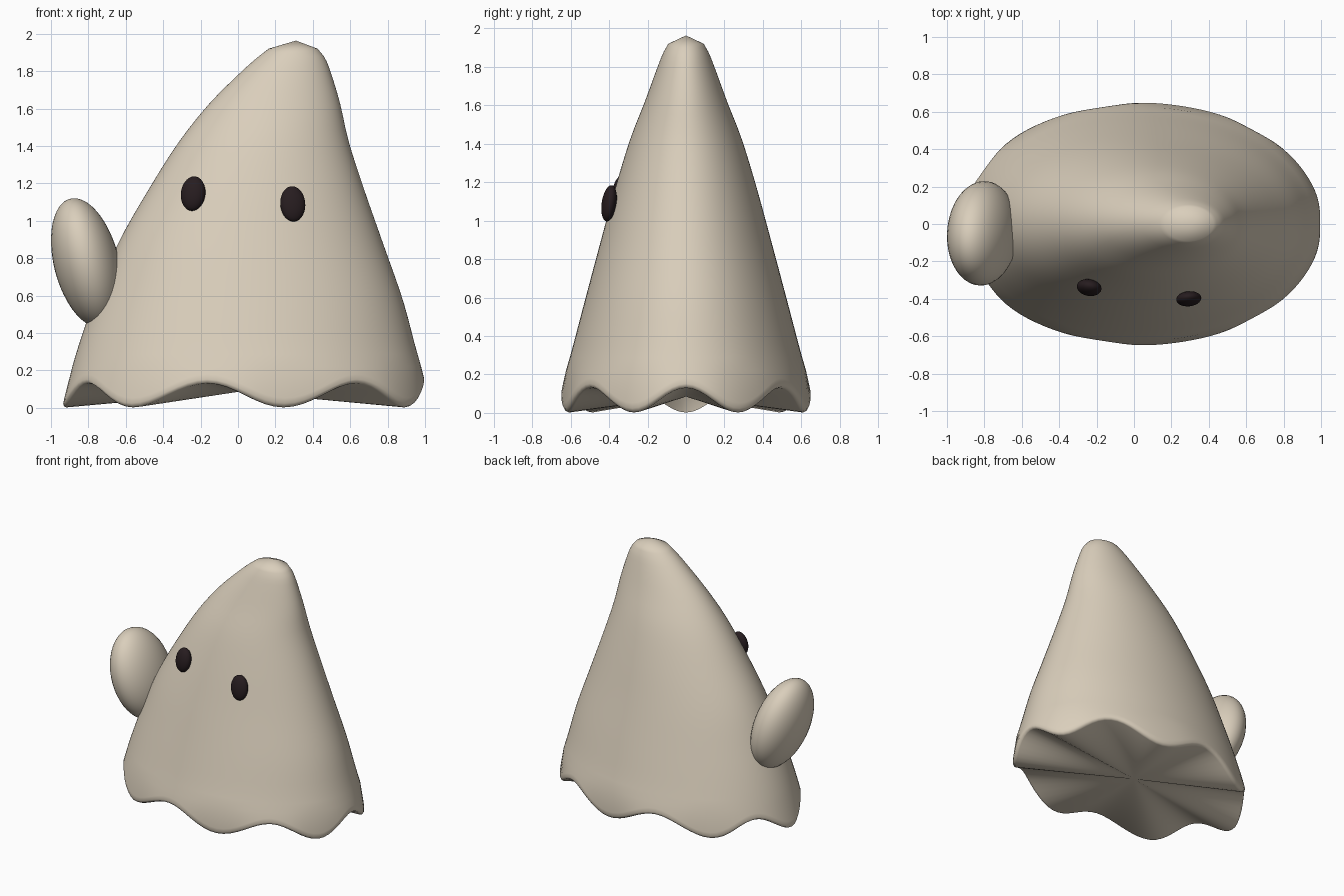
import bpy, bmesh, math

if "Cube" in bpy.data.objects:
    bpy.data.objects.remove(bpy.data.objects["Cube"])

SEG = 112          # points around the sheet
WAVES = 7          # scallops along the hem


def material(name, rgb):
    m = bpy.data.materials.new(name)
    m.diffuse_color = (*rgb, 1)
    m.use_nodes = True
    m.node_tree.nodes["Principled BSDF"].inputs["Base Color"].default_value = m.diffuse_color
    return m


cloth = material("warm cream", (0.70, 0.62, 0.50))
dark = material("near black", (0.02, 0.012, 0.014))

# Sheet outline: height, left edge, right edge, half depth
ROWS = [(0.00, -0.94, 1.005, 0.645), (0.13, -0.91, 1.0, 0.645),
        (0.34, -0.85, 0.945, 0.59), (0.58, -0.765, 0.88, 0.527),
        (0.88, -0.64, 0.775, 0.447), (1.18, -0.47, 0.67, 0.365),
        (1.43, -0.31, 0.59, 0.288), (1.63, -0.15, 0.545, 0.21),
        (1.78, 0.0, 0.50, 0.155), (1.87, 0.10, 0.465, 0.12),
        (1.92, 0.165, 0.425, 0.092)]


def outline(z):
    """Smooth cubic interpolation of the outline at height z."""
    i = next((k for k in range(len(ROWS) - 2) if z <= ROWS[k + 1][0]), len(ROWS) - 2)
    a, b = ROWS[i], ROWS[i + 1]
    p, n = ROWS[max(i - 1, 0)], ROWS[min(i + 2, len(ROWS) - 1)]
    h = b[0] - a[0]
    t = (z - a[0]) / h
    out = []
    for c in (1, 2, 3):
        ma = (b[c] - p[c]) / (b[0] - p[0]) * h
        mb = (n[c] - a[c]) / (n[0] - a[0]) * h
        out.append((2*t**3 - 3*t**2 + 1) * a[c] + (t**3 - 2*t**2 + t) * ma
                   + (3*t**2 - 2*t**3) * b[c] + (t**3 - t**2) * mb)
    return out


def point(angle, z, inset=0.0):
    left, right, depth = outline(z)
    return ((left + right) / 2 + ((right - left) / 2 - inset) * math.cos(angle),
            (depth - inset) * math.sin(angle), z)


def add_sheet():
    bm = bmesh.new()
    angles = [2 * math.pi * k / SEG for k in range(SEG)]
    hem = [0.066 + 0.064 * math.cos(WAVES * a) for a in angles]
    rings = []
    # Rolled hem following the scallops
    for lift, inset in ((0.0, 0.022), (0.006, 0.008), (0.022, 0.0), (0.05, 0.0)):
        rings.append([bm.verts.new(point(a, w + lift, inset)) for a, w in zip(angles, hem)])
    # Body rings up to the shoulder of the tip
    heights = [0.22 + 1.6 * k / 24 for k in range(25)] + [1.85, 1.88, 1.90, 1.92]
    for z in heights:
        rings.append([bm.verts.new(point(a, z)) for a in angles])
    for low, high in zip(rings, rings[1:]):
        for k in range(SEG):
            j = (k + 1) % SEG
            bm.faces.new((low[k], low[j], high[j], high[k]))
    # Shallow pointed tip and the pleated underside
    tip = bm.verts.new((0.31, 0, 1.963))
    under = bm.verts.new((0, 0, 0.085))
    for k in range(SEG):
        j = (k + 1) % SEG
        bm.faces.new((rings[-1][k], rings[-1][j], tip))
        bm.faces.new((rings[0][j], rings[0][k], under))
    mesh = bpy.data.meshes.new("sheet_body")
    bm.to_mesh(mesh)
    bm.free()
    ob = bpy.data.objects.new("sheet_body", mesh)
    bpy.context.collection.objects.link(ob)
    mesh.materials.append(cloth)
    bpy.ops.object.select_all(action='DESELECT')
    ob.select_set(True)
    bpy.context.view_layer.objects.active = ob
    bpy.ops.object.shade_smooth_by_angle(angle=math.radians(50))


def add_ellipsoid(name, loc, radii, rot, mat):
    bpy.ops.mesh.primitive_uv_sphere_add(segments=40, ring_count=24, location=loc, rotation=rot)
    ob = bpy.context.object
    ob.name = name
    ob.scale = radii
    ob.data.materials.append(mat)
    bpy.ops.object.shade_smooth()


add_sheet()
# Raised arm on one side
add_ellipsoid("arm", (-0.81, -0.05, 0.775), (0.174, 0.275, 0.357), (0.22, -0.25, 0), cloth)
# Eyes, turned to follow the cloth
add_ellipsoid("left_eye", (-0.24, -0.34, 1.145), (0.066, 0.043, 0.093), (-0.15, 0.08, -0.2), dark)
add_ellipsoid("right_eye", (0.293, -0.40, 1.09), (0.067, 0.038, 0.095), (-0.15, -0.05, 0.12), dark)
